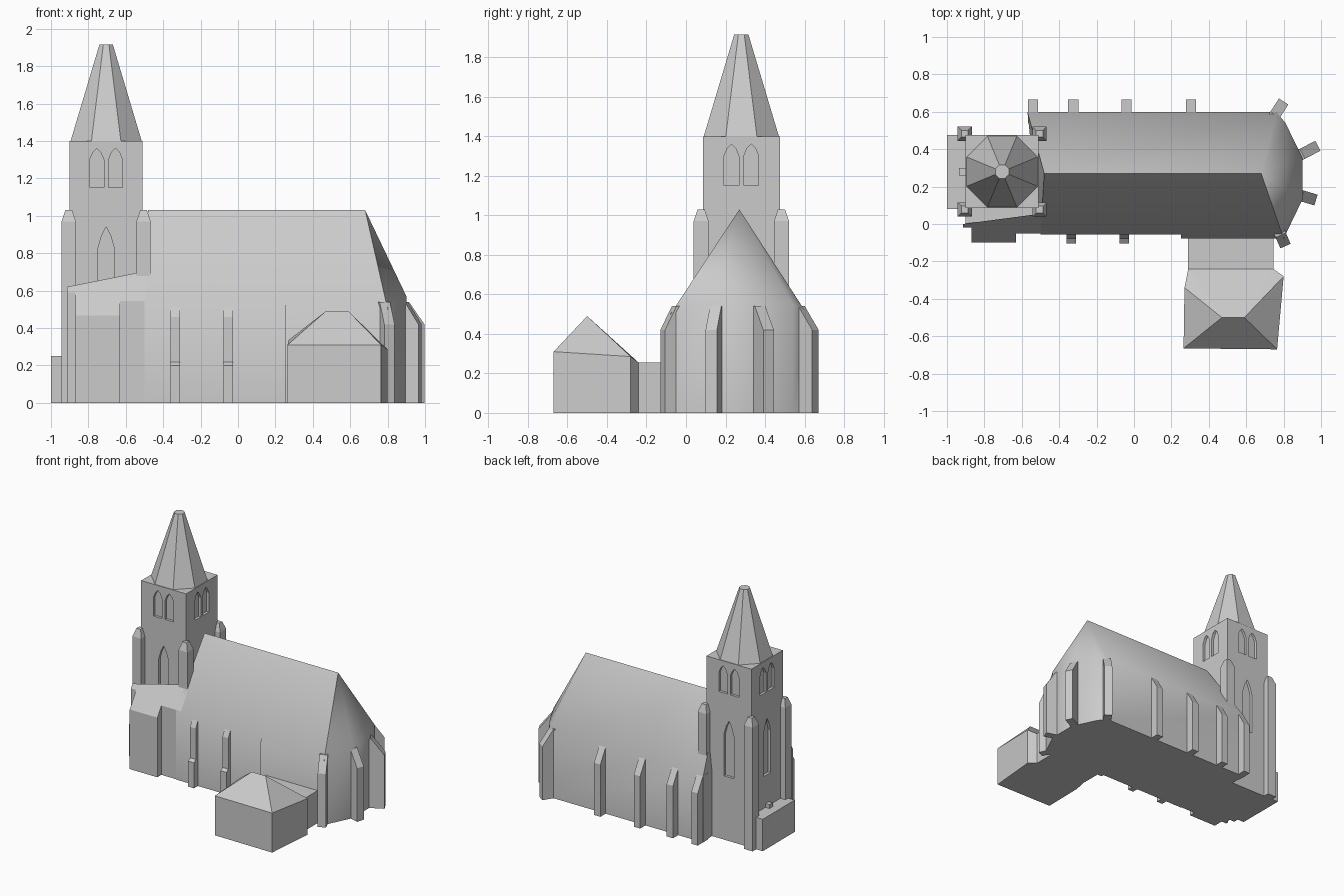
import bpy, bmesh, math
from mathutils import Vector, Matrix

if "Cube" in bpy.data.objects:
    bpy.data.objects.remove(bpy.data.objects["Cube"])

stone = bpy.data.materials.new("pale_grey")
stone.diffuse_color = (0.6, 0.6, 0.6, 1)
stone.use_nodes = True
stone.node_tree.nodes["Principled BSDF"].inputs["Base Color"].default_value = stone.diffuse_color


def make(name, verts, faces):
    me = bpy.data.meshes.new(name)
    bm = bmesh.new()
    vs = [bm.verts.new(v) for v in verts]
    for f in faces:
        bm.faces.new([vs[i] for i in f])
    bmesh.ops.recalc_face_normals(bm, faces=bm.faces)
    bm.to_mesh(me)
    bm.free()
    me.materials.append(stone)
    ob = bpy.data.objects.new(name, me)
    bpy.context.collection.objects.link(ob)
    return ob


def loft(name, a, b):
    """Closed solid between two loops with the same point count."""
    n = len(a)
    sides = [(i, (i + 1) % n, n + (i + 1) % n, n + i) for i in range(n)]
    return make(name, list(a) + list(b),
                [tuple(range(n)), tuple(range(n, 2 * n))] + sides)


def box(name, x0, x1, y0, y1, z1, z0=0):
    c = [(x0, y0), (x1, y0), (x1, y1), (x0, y1)]
    return loft(name, [(x, y, z0) for x, y in c], [(x, y, z1) for x, y in c])


def roofed(name, eaves, ridge, roof):
    """Vertical walls up to an eaves loop, then given roof faces."""
    n = len(eaves)
    verts = [(x, y, 0) for x, y, z in eaves] + eaves + ridge
    faces = [tuple(range(n))]
    faces += [(i, (i + 1) % n, n + (i + 1) % n, n + i) for i in range(n)]
    faces += [tuple(n + i for i in f) for f in roof]
    return make(name, verts, faces)


def buttress(name, base, tip, w, h_tip, h_base):
    """Pier with a sloped top running from the wall to its tip."""
    b, t = Vector((*base, 0)), Vector((*tip, 0))
    d = (t - b).normalized()
    side = Vector((-d.y, d.x, 0)) * w / 2
    up = Vector((0, 0, 1))
    inner = b - d * 0.06
    prof = [inner, t, t + up * h_tip, b + up * h_base, inner + up * h_base]
    return loft(name, [p - side for p in prof], [p + side for p in prof])


def slope(y):
    return 1.03 - 1.52 * (0.27 - y)


# nave with polygonal apse
eaves = [(x, y, slope(y)) for x, y in
         [(-0.5, -0.055), (0.25, -0.055), (0.25, -0.078), (0.80, -0.078)]]
eaves += [(0.90, 0.13, 0.57), (0.90, 0.355, 0.57), (0.81, 0.54, 0.55),
          (0.76, 0.60, 0.52), (-0.57, 0.60, 0.52)]
nave = roofed("nave", eaves, [(-0.48, 0.27, 1.03), (0.68, 0.27, 1.03)],
              [(0, 1, 2, 3, 10, 9), (3, 4, 10), (4, 5, 10), (5, 6, 10),
               (6, 7, 10), (7, 8, 9, 10), (8, 0, 9)])

# lean-to beside the tower, following the nave roof slope
plan = [(-0.915, -0.02), (-0.87, -0.02), (-0.87, -0.10), (-0.63, -0.10),
        (-0.63, -0.05), (-0.46, -0.05), (-0.46, 0.06), (-0.915, 0.0)]
loft("side_aisle", [(x, y, 0) for x, y in plan],
     [(x, y, slope(y)) for x, y in plan])
box("aisle_infill", -0.90, -0.51, -0.01, 0.09, 0.60)

# tower with recessed pointed windows on every side
cx, cy, h = -0.705, 0.28, 0.195
tower = box("tower", cx - h, cx + h, cy - h, cy + h, 1.40)
cutters = []
for k in range(4):
    m = Matrix.Translation((cx, cy, 0)) @ Matrix.Rotation(k * math.pi / 2, 4, 'Z')
    for u, w, z0, z1, z2 in [(-0.05, 0.075, 1.15, 1.30, 1.36),
                             (0.05, 0.075, 1.15, 1.30, 1.36),
                             (0.0, 0.085, 0.50, 0.83, 0.94)]:
        r = w / 2
        prof = [(u - r, z0), (u + r, z0), (u + r, z1), (u + r * 0.55, (z1 + z2) / 2 + 0.01),
                (u, z2), (u - r * 0.55, (z1 + z2) / 2 + 0.01), (u - r, z1)]
        cutters.append(loft("window_cutter",
                            [m @ Vector((a, -h - 0.03, z)) for a, z in prof],
                            [m @ Vector((a, -h + 0.02, z)) for a, z in prof]))
for c in cutters:
    c.hide_render = True
    mod = tower.modifiers.new("window", 'BOOLEAN')
    mod.operation = 'DIFFERENCE'
    mod.solver = 'EXACT'
    mod.object = c
bpy.context.view_layer.objects.active = tower
for mod in list(tower.modifiers):
    bpy.ops.object.modifier_apply(modifier=mod.name)
for c in cutters:
    bpy.data.objects.remove(c, do_unlink=True)


# octagonal spire with a blunt tip
def octagon(apothem, z):
    r = apothem / math.cos(math.pi / 8)
    return [(cx + r * math.cos((i + 0.5) * math.pi / 4),
             cy + r * math.sin((i + 0.5) * math.pi / 4), z) for i in range(8)]


loft("spire", octagon(0.19, 1.40), octagon(0.036, 1.915))

# corner piers of the tower with tapered caps
for sx in (-1, 1):
    for sy in (-1, 1):
        px, py = cx + sx * 0.2, cy + sy * 0.203
        box("corner_pier", px - 0.038, px + 0.038, py - 0.038, py + 0.038, 0.97)
        sq = [(-1, -1), (1, -1), (1, 1), (-1, 1)]
        loft("pier_cap", [(px + a * 0.038, py + b * 0.038, 0.97) for a, b in sq],
             [(px + a * 0.018, py + b * 0.018, 1.03) for a, b in sq])

# low west porch
box("west_porch", -1.0, -0.89, 0.08, 0.477, 0.25)
box("porch_post", -0.935, -0.89, 0.26, 0.30, 0.28)

# wall buttresses
for x in (-0.54, -0.325, -0.04, 0.305):
    buttress("north_buttress", (x, 0.60), (x, 0.665), 0.055, 0.41, 0.52)
for x in (-0.335, -0.053):
    buttress("south_buttress", (x, -0.05), (x, -0.08), 0.05, 0.46, 0.52)
    buttress("south_buttress_foot", (x, -0.05), (x, -0.103), 0.05, 0.20, 0.24)
for base, tip in [((0.755, 0.585), (0.80, 0.655)), ((0.90, 0.375), (0.983, 0.418)),
                  ((0.90, 0.15), (0.973, 0.128)), ((0.785, -0.06), (0.81, -0.118))]:
    buttress("apse_buttress", base, tip, 0.06, 0.42, 0.54)

# south annex with hipped roof, and flat link to the nave
roofed("annex",
       [(0.265, -0.665, 0.31), (0.765, -0.67, 0.31), (0.80, -0.28, 0.285),
        (0.745, -0.24, 0.255), (0.29, -0.24, 0.255), (0.27, -0.34, 0.335)],
       [(0.47, -0.5, 0.49), (0.59, -0.5, 0.49)],
       [(0, 1, 7, 6), (1, 2, 7), (2, 3, 7), (3, 4, 6, 7), (4, 5, 6), (5, 0, 6)])
box("annex_link", 0.29, 0.745, -0.245, -0.06, 0.255)

# soft wall-to-roof transition on the nave
bpy.ops.object.select_all(action='DESELECT')
nave.select_set(True)
bpy.context.view_layer.objects.active = nave
bpy.ops.object.shade_smooth_by_angle(angle=math.radians(35))
